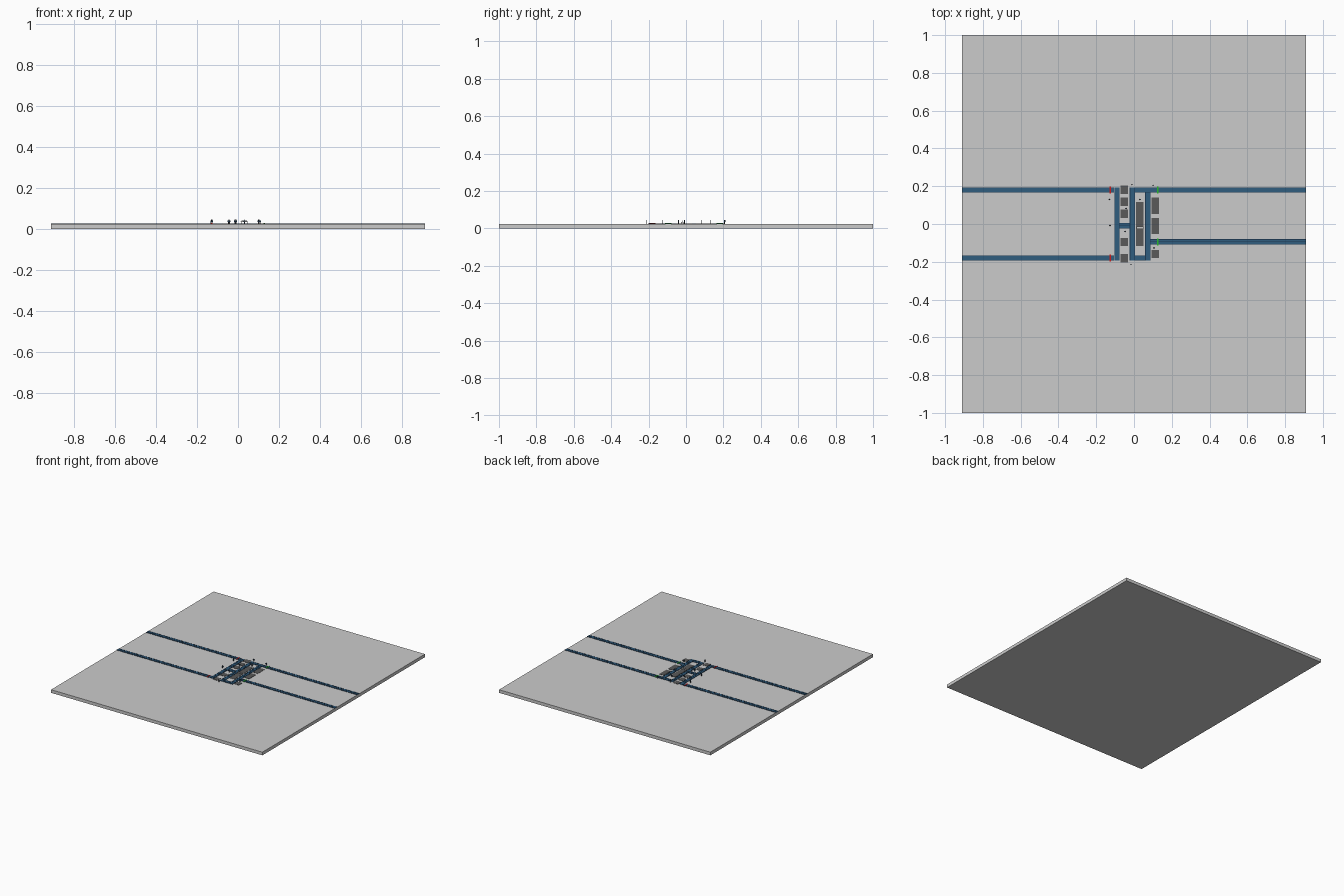
import bpy, bmesh
from mathutils import Matrix, Vector

if "Cube" in bpy.data.objects:
    bpy.data.objects.remove(bpy.data.objects["Cube"])

FLOOR = 0.0245


def mat(name, r, g, b):
    m = bpy.data.materials.new(name)
    m.diffuse_color = (r, g, b, 1)
    m.use_nodes = True
    m.node_tree.nodes["Principled BSDF"].inputs["Base Color"].default_value = m.diffuse_color
    return m


NAVY = mat("navy", 0.012, 0.04, 0.085)
BLUE = mat("blue", 0.03, 0.11, 0.21)
RED = mat("red", 0.6, 0.01, 0.01)
GREEN = mat("green", 0.02, 0.5, 0.02)
DARK = mat("dark_grey", 0.1, 0.1, 0.1)
BLACK = mat("charcoal", 0.03, 0.03, 0.035)
PALE = mat("pale_grey", 0.55, 0.55, 0.55)


def add_box(bm, x0, x1, y0, y1, z0, z1):
    m = Matrix.Translation(((x0 + x1) / 2, (y0 + y1) / 2, (z0 + z1) / 2))
    m = m @ Matrix.Diagonal((x1 - x0, y1 - y0, z1 - z0, 1))
    bmesh.ops.create_cube(bm, size=1, matrix=m)


def boxes(name, items, material=None):
    bm = bmesh.new()
    for b in items:
        add_box(bm, *b)
    return finish(name, bm, material)


def finish(name, bm, material=None):
    me = bpy.data.meshes.new(name)
    bm.to_mesh(me)
    bm.free()
    ob = bpy.data.objects.new(name, me)
    bpy.context.collection.objects.link(ob)
    if material:
        me.materials.append(material)
    return ob


# Floor slab
boxes("floor_slab", [(-0.91, 0.91, -1, 1, 0, FLOOR)])

# Conveyors: axis, start, end, cross position
W = 0.0145
runs = [
    ("x", -0.91, -0.105, 0.18), ("x", -0.91, -0.105, -0.18),
    ("x", 0.0065, 0.91, 0.18), ("x", 0.0885, 0.91, -0.095),
    ("x", 0.0065, 0.0595, -0.18), ("x", -0.0755, -0.0225, -0.01),
    ("y", -0.1945, 0.1945, -0.09), ("y", -0.1945, 0.1945, -0.008),
    ("y", -0.1945, 0.1655, 0.074),
]


def strip(run, c0, c1, z0, z1, a=None, b=None):
    axis, s, e, c = run
    s, e = (s, e) if a is None else (a, b)
    along, across = (s, e), (c + c0, c + c1)
    pair = along + across if axis == "x" else across + along
    return pair + (FLOOR + z0, FLOOR + z1)


beds, rails, rollers = [], [], []
for r in runs:
    beds.append(strip(r, -W + 0.003, W - 0.003, 0, 0.0012))
    for s in (-1, 1):
        lo, hi = sorted((s * (W - 0.003), s * W))
        rails.append(strip(r, lo, hi, 0, 0.0026))
    rails.append(strip(r, -0.0012, 0.0012, 0.0012, 0.0022))
    n = int((r[2] - r[1]) / 0.009)
    step = (r[2] - r[1]) / n
    for i in range(n):
        a = r[1] + (i + 0.2) * step
        for lo, hi in ((-W + 0.003, -0.0012), (0.0012, W - 0.003)):
            rollers.append(strip(r, lo, hi, 0.0012, 0.0019, a, a + step * 0.6))
boxes("conveyor_bed", beds, BLUE)
boxes("conveyor_rails", rails, NAVY)
boxes("conveyor_rollers", rollers, BLUE)

# Entry and exit gate bars
for name, x, ys, m in (("entry_gate", -0.127, (0.18, -0.18), RED),
                       ("exit_gate", 0.127, (0.18, -0.095), GREEN)):
    boxes(name, [(x - 0.004, x + 0.004, y - 0.018, y + 0.018, FLOOR, FLOOR + 0.004)
                 for y in ys], m)

# Work platforms
left = [(0.16, 0.203), (0.095, 0.14), (0.033, 0.077), (-0.117, -0.073), (-0.203, -0.16)]
right = [(0.053, 0.14), (-0.053, 0.033), (-0.18, -0.138)]
spots = [(-0.072, -0.032, a, b) for a, b in left]
spots += [(0.093, 0.133, a, b) for a, b in right] + [(0.011, 0.051, -0.117, 0.117)]
boxes("work_platforms", [s + (FLOOR, FLOOR + 0.002) for s in spots], DARK)

# Central machine: legs, table top and raised units
x0, y0 = 0.031, -0.02
parts = [(x0 - 0.018, x0 + 0.018, y0 - 0.007, y0 + 0.007, FLOOR + 0.008, FLOOR + 0.010)]
for sx in (-1, 1):
    for sy in (-1, 1):
        cx, cy = x0 + sx * 0.016, y0 + sy * 0.005
        parts.append((cx - 0.0015, cx + 0.0015, cy - 0.0015, cy + 0.0015,
                      FLOOR + 0.002, FLOOR + 0.008))
    cx = x0 + sx * 0.008
    parts.append((cx - 0.005, cx + 0.005, y0 - 0.002, y0 + 0.002,
                  FLOOR + 0.010, FLOOR + 0.017))
boxes("control_desk", parts, PALE)

# Workers
people = [(-0.13, 0.13), (-0.127, -0.008), (-0.01, 0.208), (0.1, 0.205), (-0.015, -0.213),
          (0.031, 0.13), (-0.042, 0.082), (-0.047, -0.04), (0.106, -0.127)]
legs, torsos = [], []
heads = bmesh.new()
for x, y in people:
    for s in (-1, 1):
        legs.append((x + s * 0.0016 - 0.0012, x + s * 0.0016 + 0.0012,
                     y - 0.0015, y + 0.0015, FLOOR, FLOOR + 0.009))
        torsos.append((x + s * 0.0041 - 0.0009, x + s * 0.0041 + 0.0009,
                       y - 0.0013, y + 0.0013, FLOOR + 0.009, FLOOR + 0.016))
    torsos.append((x - 0.0032, x + 0.0032, y - 0.002, y + 0.002,
                   FLOOR + 0.009, FLOOR + 0.0165))
    bmesh.ops.create_uvsphere(heads, u_segments=10, v_segments=6, radius=0.0022,
                              matrix=Matrix.Translation(Vector((x, y, FLOOR + 0.0186))))
boxes("worker_legs", legs, BLACK)
boxes("worker_torsos", torsos, NAVY)
finish("worker_heads", heads, DARK)
